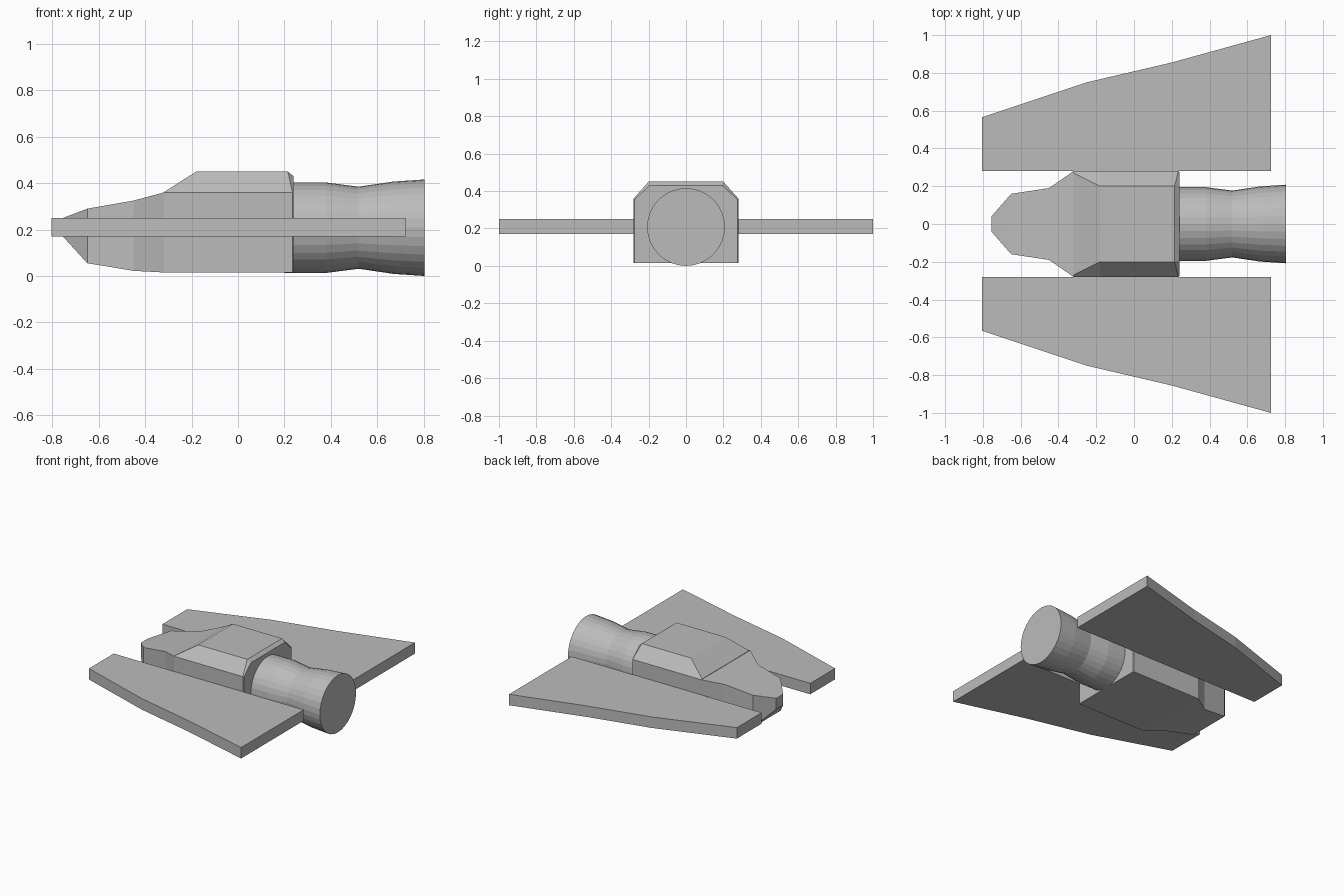
import bpy
import bmesh
import math

cube = bpy.data.objects.get("Cube")
if cube:
    bpy.data.objects.remove(cube)

grey = bpy.data.materials.new("hull grey")
grey.use_nodes = True
grey.diffuse_color = (0.5, 0.5, 0.5, 1)
grey.node_tree.nodes["Principled BSDF"].inputs["Base Color"].default_value = (0.5, 0.5, 0.5, 1)


def loft(name, rings):
    """Skin a list of equal-length point loops and cap both ends."""
    bm = bmesh.new()
    loops = [[bm.verts.new(p) for p in ring] for ring in rings]
    for a, b in zip(loops, loops[1:]):
        for i in range(len(a)):
            j = (i + 1) % len(a)
            bm.faces.new((a[i], a[j], b[j], b[i]))
    bm.faces.new(loops[0])
    bm.faces.new(loops[-1])
    bmesh.ops.recalc_face_normals(bm, faces=bm.faces)
    mesh = bpy.data.meshes.new(name)
    bm.to_mesh(mesh)
    bm.free()
    mesh.materials.append(grey)
    obj = bpy.data.objects.new(name, mesh)
    bpy.context.collection.objects.link(obj)
    return obj


def box_ring(x, half, low, high):
    return [(x, -half, low), (x, half, low), (x, half, high), (x, -half, high)]


def cabin_ring(x_top, x_side, half_top, half, top, shoulder):
    return [(x_side, -half, 0.015), (x_side, half, 0.015), (x_side, half, shoulder),
            (x_top, half_top, top), (x_top, -half_top, top), (x_side, -half, shoulder)]


# Tapered nose
nose = [(-0.755, 0.04, 0.17, 0.25), (-0.65, 0.16, 0.055, 0.29),
        (-0.45, 0.19, 0.022, 0.325), (-0.32, 0.28, 0.015, 0.36)]
loft("nose", [box_ring(*station) for station in nose])

# Cabin with a sloped front, chamfered roof and slightly bevelled rear
loft("cabin", [cabin_ring(-0.319, -0.32, 0.27, 0.28, 0.362, 0.36),
               cabin_ring(-0.18, -0.18, 0.2, 0.28, 0.45, 0.36),
               cabin_ring(0.215, 0.235, 0.2, 0.28, 0.45, 0.36),
               cabin_ring(0.24, 0.24, 0.195, 0.275, 0.43, 0.355)])

# Waisted engine
SIDES = 32
engine = [(0.2, 0.195), (0.38, 0.195), (0.52, 0.177), (0.67, 0.199), (0.805, 0.208)]
loft("engine", [[(x, r * math.cos(math.tau * i / SIDES), 0.208 + r * math.sin(math.tau * i / SIDES))
                 for i in range(SIDES)] for x, r in engine])

# Flat wings, one on each side
outline = [(-0.805, 0.28), (-0.805, 0.565), (-0.25, 0.75), (0.2, 0.855), (0.725, 1.0), (0.725, 0.28)]
for name, side in (("rear_wing", 1), ("front_wing", -1)):
    loft(name, [[(x, side * y, z) for x, y in outline] for z in (0.17, 0.25)])
